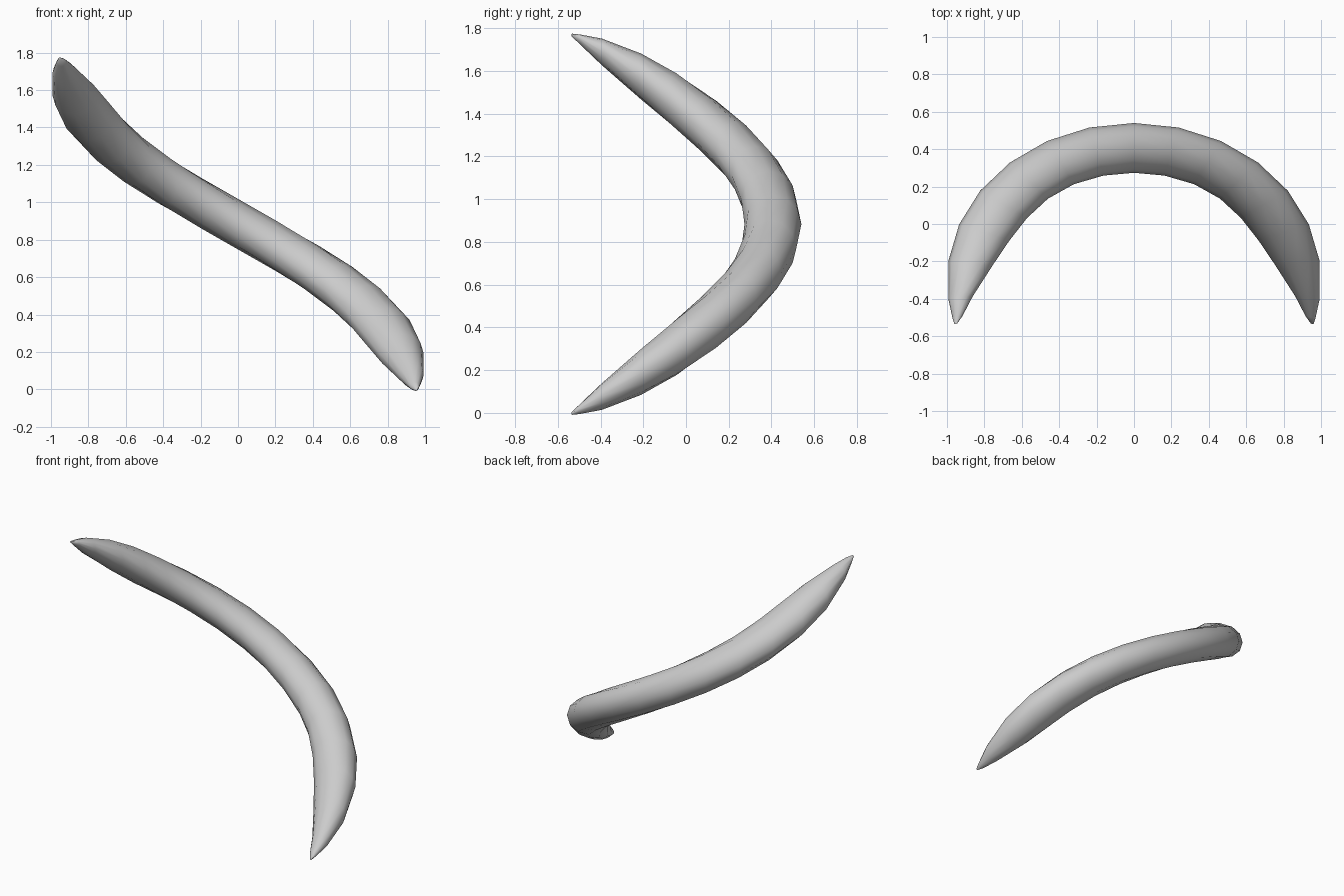
import bpy, math

if "Cube" in bpy.data.objects:
    bpy.data.objects.remove(bpy.data.objects["Cube"])

A, B, CY = 1.0, 0.84, -0.30      # outer ellipse seen from above
MID_Z, PITCH = 0.883, 0.477      # helix centre height, rise per radian
SIDES = 12

# half of the stations: angle from the middle, inner radius ratio, section height
half = [(0, .683, .27), (13.8, .685, .27), (27.7, .69, .27), (41.5, .693, .27),
        (55.3, .695, .27), (69.2, .712, .26), (83, .762, .215),
        (96.8, .868, .125), (104, .945, .045), (106.3, .985, .014)]
stations = [(-a, r, h) for a, r, h in reversed(half[1:])] + half

# sweep an upright oval section along the spiral, mirrored about the middle
verts, faces = [], []
for deg, inner, height in stations:
    t = math.radians(deg)
    mid, rad = (1 + inner) / 2, (1 - inner) / 2
    for i in range(SIDES):
        p = 2 * math.pi * i / SIDES
        r = mid + rad * math.cos(p)
        verts.append((A * r * math.sin(t), CY + B * r * math.cos(t),
                      MID_Z - PITCH * t + height / 2 * math.sin(p)))
n = len(stations)
for s in range(n - 1):
    for i in range(SIDES):
        j = (i + 1) % SIDES
        faces.append((s * SIDES + i, s * SIDES + j,
                      (s + 1) * SIDES + j, (s + 1) * SIDES + i))
# tip caps
faces.append(tuple(reversed(range(SIDES))))
faces.append(tuple(range((n - 1) * SIDES, n * SIDES)))

mesh = bpy.data.meshes.new("spiral_horn")
mesh.from_pydata(verts, [], faces)
horn = bpy.data.objects.new("spiral_horn", mesh)
bpy.context.collection.objects.link(horn)

# consistent normals and smooth shading
bpy.context.view_layer.objects.active = horn
horn.select_set(True)
bpy.ops.object.mode_set(mode='EDIT')
bpy.ops.mesh.select_all(action='SELECT')
bpy.ops.mesh.normals_make_consistent(inside=False)
bpy.ops.object.mode_set(mode='OBJECT')
bpy.ops.object.shade_smooth_by_angle(angle=math.radians(60))
